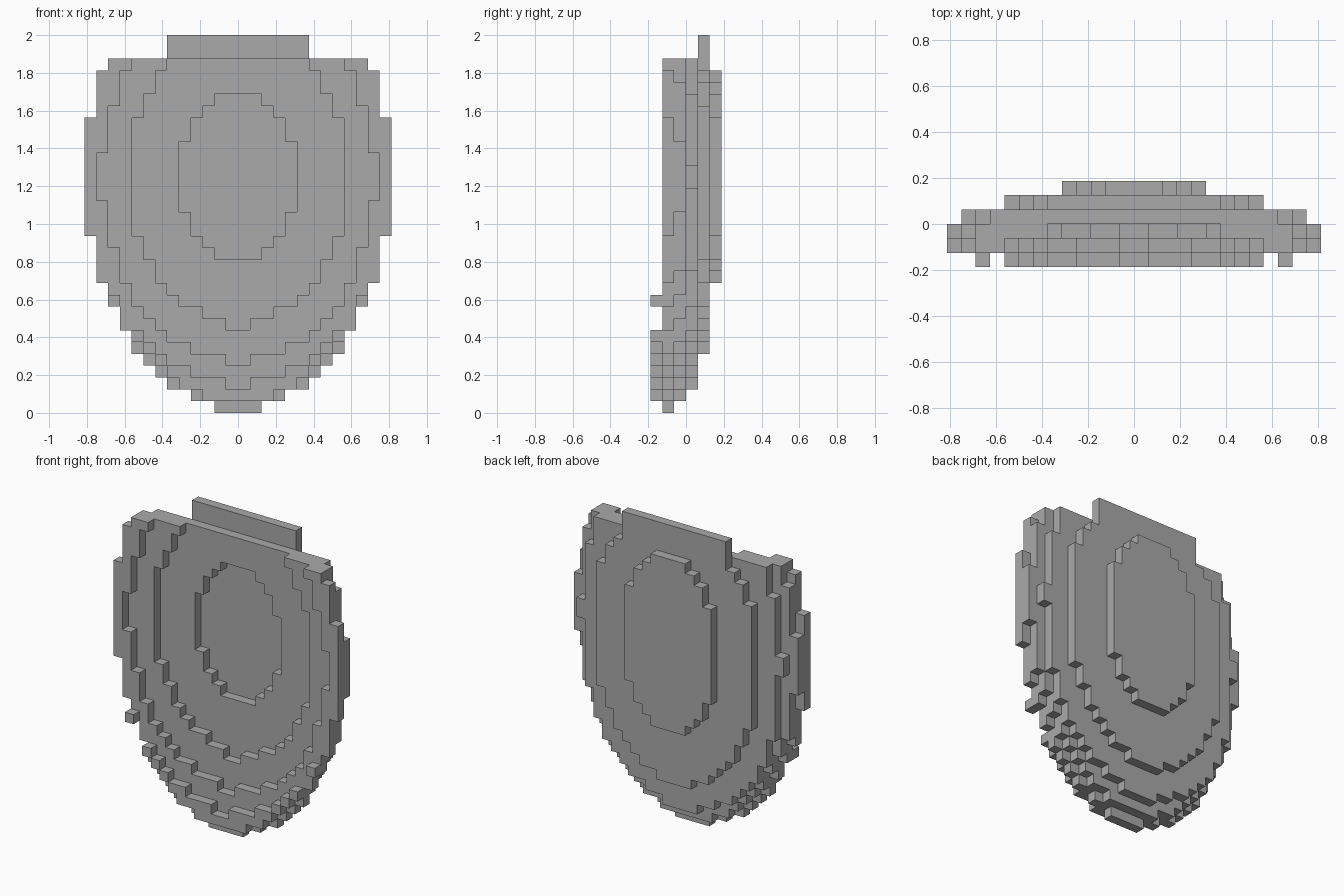
import bpy
import bmesh
from mathutils import Vector

U = 1 / 16          # size of one block
HALF_DEPTH = 3      # blocks from the middle to the front or back

cube = bpy.data.objects.get("Cube")
if cube:
    bpy.data.objects.remove(cube, do_unlink=True)

grey = bpy.data.materials.new("shield_grey")
grey.use_nodes = True
colour = (0.4, 0.4, 0.4, 1)
grey.diffuse_color = colour
grey.node_tree.nodes["Principled BSDF"].inputs["Base Color"].default_value = colour


def widths(first, last, steps):
    """Half width of each block row: steps maps a starting row to its width."""
    result, width = {}, 0
    for row in range(first, last + 1):
        width = steps.get(row, width)
        result[row] = width
    return result


def oval(first, heights):
    """Oval mirrored top to bottom: rows spent at each width, from two up."""
    lower = [w for w, count in enumerate(heights, 2) for _ in range(count)]
    return dict(enumerate(lower + lower[::-1], first))


# Outline of each slice, and the opening cut in it
rim_outer = widths(1, 6, {1: 3, 2: 5, 3: 6, 4: 7, 5: 8, 6: 9})
rim_hole = widths(2, 6, {2: 1, 3: 4, 4: 6, 5: 7, 6: 8})

front_outer = widths(0, 29, {0: 2, 1: 4, 2: 6, 3: 7, 4: 8, 5: 9, 7: 10, 9: 11,
                             11: 12, 15: 13, 25: 12, 29: 11})
front_hole = widths(4, 29, {4: 1, 5: 4, 6: 6, 7: 7, 8: 8, 9: 9, 11: 10, 14: 11,
                            18: 12, 22: 11, 26: 10, 29: 9})

middle_outer = widths(1, 29, {1: 3, 2: 5, 3: 6, 4: 7, 5: 8, 6: 9, 8: 10, 10: 11,
                              12: 12, 17: 13, 23: 12, 28: 11})
middle_hole = widths(7, 29, {7: 1, 8: 3, 9: 5, 10: 6, 11: 7, 13: 8, 15: 9,
                             25: 8, 27: 7, 29: 6})

inner_outer = widths(2, 29, {2: 2, 3: 4, 4: 6, 5: 7, 6: 8, 7: 9, 9: 10, 12: 11,
                             19: 12, 21: 11, 27: 10})
inner_hole = oval(13, [1, 1, 2, 3])

back_outer = widths(5, 29, {5: 2, 6: 4, 7: 5, 8: 6, 9: 7, 11: 8, 13: 9,
                            26: 8, 28: 7, 29: 6})
boss_outer = oval(11, [1, 1, 2, 5])

slices = [(rim_outer, rim_hole), (front_outer, front_hole),
          (middle_outer, middle_hole), (inner_outer, inner_hole),
          (back_outer, {}), (boss_outer, {})]


def add_object(name, bm):
    bmesh.ops.recalc_face_normals(bm, faces=bm.faces)
    mesh = bpy.data.meshes.new(name)
    bm.to_mesh(mesh)
    bm.free()
    mesh.materials.append(grey)
    obj = bpy.data.objects.new(name, mesh)
    bpy.context.collection.objects.link(obj)
    return obj


def block_shell(name, cells):
    """Outside faces only of a set of unit blocks."""
    bm = bmesh.new()
    verts = {}

    def vert(p):
        key = tuple(round(c) for c in p)
        if key not in verts:
            verts[key] = bm.verts.new((key[0] * U, (key[1] - HALF_DEPTH) * U, key[2] * U))
        return verts[key]

    axes = [Vector((1, 0, 0)), Vector((0, 1, 0)), Vector((0, 0, 1))]
    for cell in cells:
        base = Vector(cell)
        for i, axis in enumerate(axes):
            a, b = axes[(i + 1) % 3], axes[(i + 2) % 3]
            for side in (0, 1):
                neighbour = base + axis * (1 if side else -1)
                if tuple(int(c) for c in neighbour) in cells:
                    continue
                p = base + axis * side
                loop = [vert(q) for q in (p, p + a, p + a + b, p + b)]
                bm.faces.new(loop if side else loop[::-1])
    return add_object(name, bm)


def box(name, low, high):
    """Box between two corners given in blocks."""
    bm = bmesh.new()
    bmesh.ops.create_cube(bm, size=1)
    low, high = Vector(low), Vector(high)
    for v in bm.verts:
        v.co = (low + (v.co + Vector((0.5, 0.5, 0.5))) * (high - low)) * U
    return add_object(name, bm)


# Dished shield body
cells = set()
for depth, (outer, hole) in enumerate(slices):
    for row, width in outer.items():
        for x in range(hole.get(row, 0), width):
            cells.add((x, depth, row))
            cells.add((-x - 1, depth, row))
block_shell("shield_body", cells)

# Raised tab along the top edge
box("top_tab", (-6, 1, 30), (6, 2, 32))

# Single studs on the front of the lower rim
box("left_stud", (10, -3, 9), (11, -2, 10))
box("right_stud", (-11, -3, 9), (-10, -2, 10))
